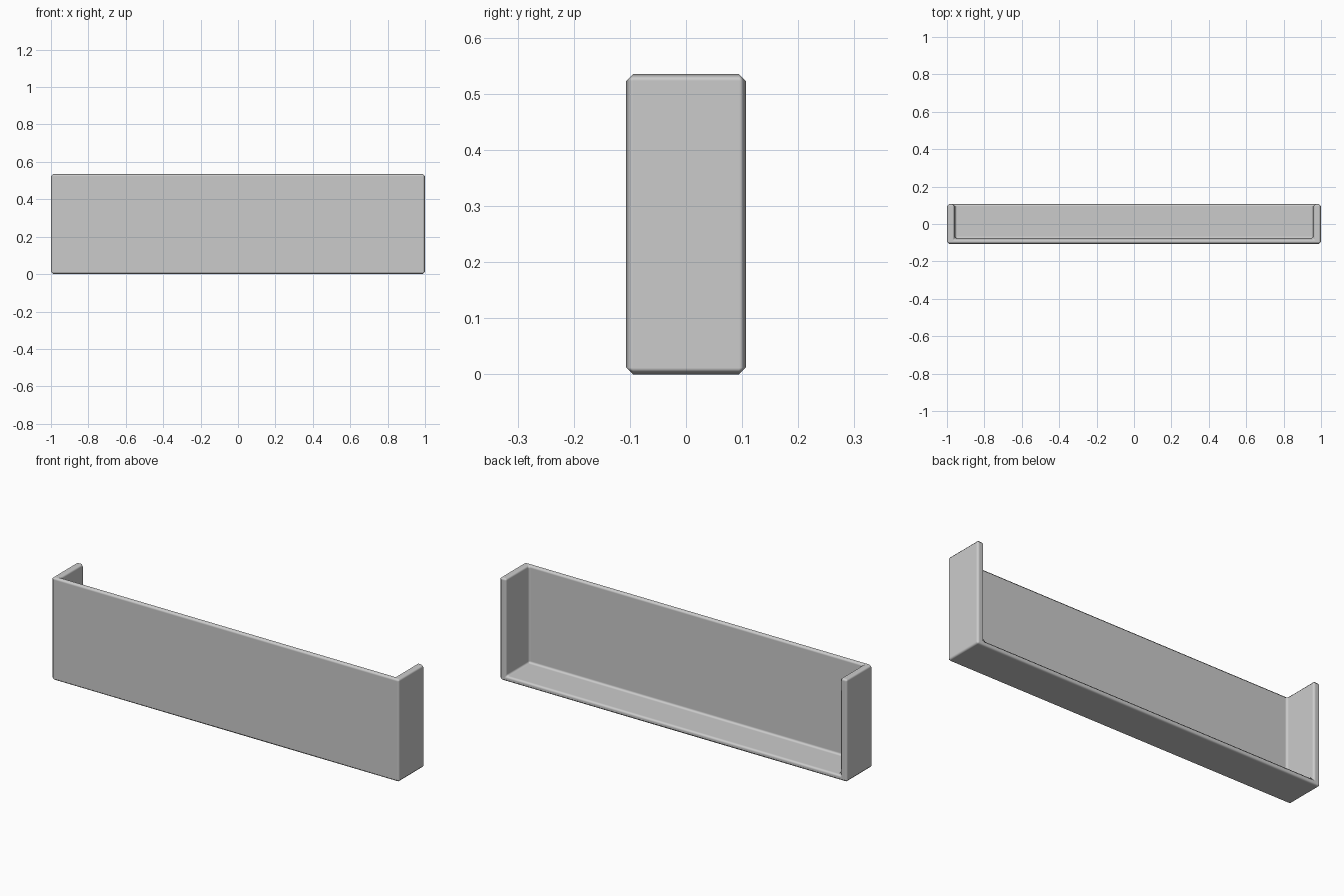
import bpy
import bmesh
from mathutils import Vector

cube = bpy.data.objects.get("Cube")
if cube:
    bpy.data.objects.remove(cube, do_unlink=True)

# Tray dimensions
WIDTH, DEPTH, HEIGHT = 2.0, 0.213, 0.535
SIDE_WALL, FRONT_WALL, FLOOR = 0.042, 0.028, 0.03
EDGE = 0.012

# Single plain grey
grey = bpy.data.materials.new("light grey")
grey.use_nodes = True
color = (0.6, 0.6, 0.6, 1.0)
grey.diffuse_color = color
grey.node_tree.nodes["Principled BSDF"].inputs["Base Color"].default_value = color


def make_box(name, low, high):
    """Axis-aligned box between two corners."""
    low, high = Vector(low), Vector(high)
    bm = bmesh.new()
    bmesh.ops.create_cube(bm, size=1)
    bmesh.ops.scale(bm, vec=high - low, verts=bm.verts)
    bmesh.ops.translate(bm, vec=(low + high) / 2, verts=bm.verts)
    mesh = bpy.data.meshes.new(name)
    bm.to_mesh(mesh)
    bm.free()
    mesh.materials.append(grey)
    obj = bpy.data.objects.new(name, mesh)
    bpy.context.collection.objects.link(obj)
    return obj


# Solid block and the hollow cut out through its top and back
x, y = WIDTH / 2, DEPTH / 2
tray = make_box("open_tray", (-x, -y, 0), (x, y, HEIGHT))
hollow = make_box("hollow_cutter",
                  (-x + SIDE_WALL, -y + FRONT_WALL, FLOOR),
                  (x - SIDE_WALL, y + 0.2, HEIGHT + 0.2))
hollow.hide_render = True
hollow.hide_viewport = True
hollow.display_type = 'WIRE'

cut = tray.modifiers.new("hollow", 'BOOLEAN')
cut.operation = 'DIFFERENCE'
cut.solver = 'EXACT'
cut.object = hollow

# Apply the cut so that the helper can go
bpy.context.view_layer.objects.active = tray
tray.select_set(True)
bpy.ops.object.modifier_apply(modifier=cut.name)
bpy.data.objects.remove(hollow, do_unlink=True)

# Softened edges with flat-looking panels
tray.data.shade_smooth()
bevel = tray.modifiers.new("soft_edges", 'BEVEL')
bevel.width = EDGE
bevel.segments = 1
bevel.limit_method = 'ANGLE'
bevel.harden_normals = True
